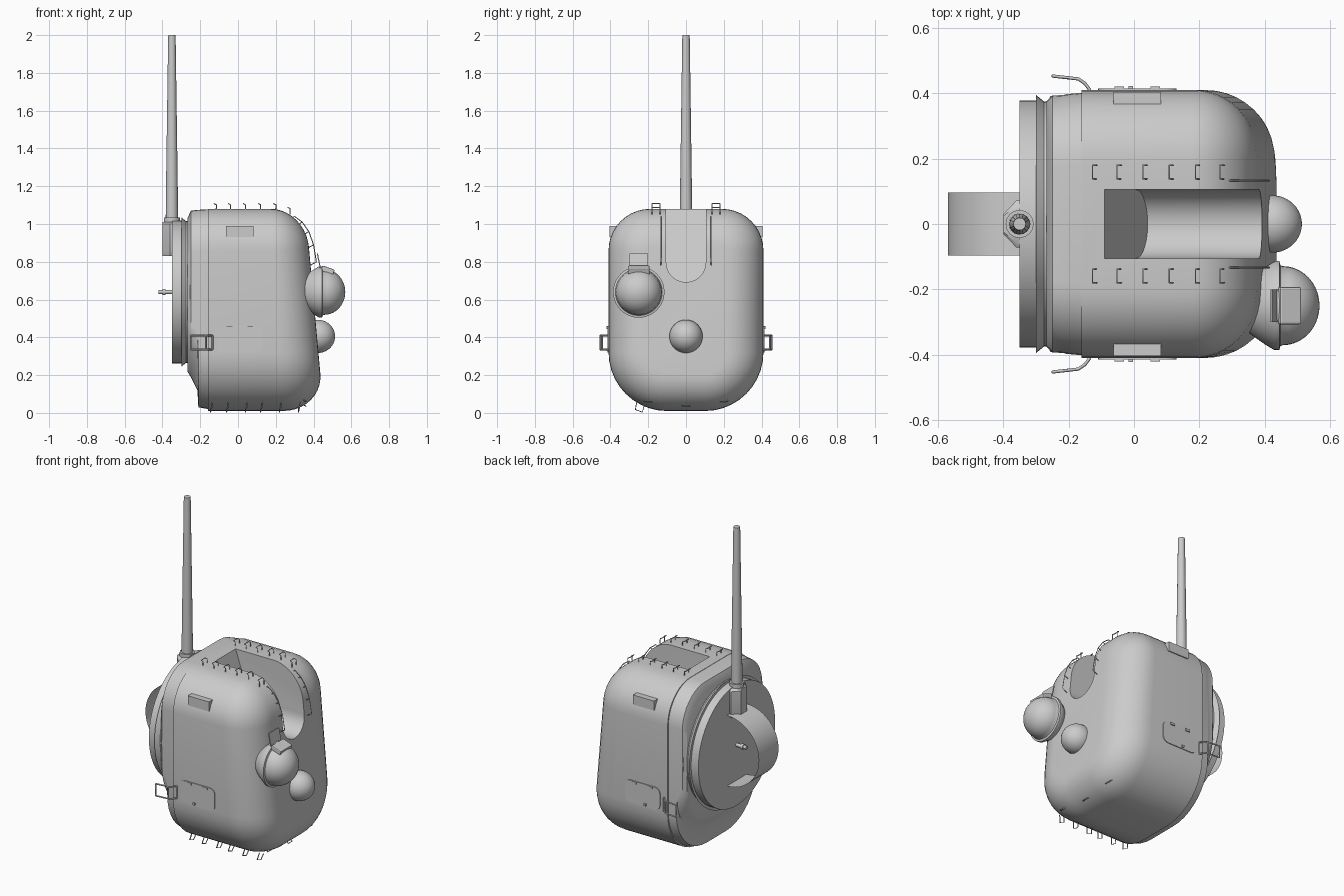
import bpy, bmesh, math
from mathutils import Vector

if "Cube" in bpy.data.objects:
    bpy.data.objects.remove(bpy.data.objects["Cube"])


def finish(name, bm, angle=35, recalc=True):
    if recalc:
        bmesh.ops.recalc_face_normals(bm, faces=bm.faces)
    me = bpy.data.meshes.new(name)
    bm.to_mesh(me)
    bm.free()
    ob = bpy.data.objects.new(name, me)
    bpy.context.collection.objects.link(ob)
    smooth(ob, angle)
    return ob


def smooth(ob, angle=35):
    bpy.ops.object.select_all(action='DESELECT')
    bpy.context.view_layer.objects.active = ob
    ob.select_set(True)
    bpy.ops.object.shade_smooth_by_angle(angle=math.radians(angle))


def loft(name, rings, angle=35):
    bm = bmesh.new()
    rows = [[bm.verts.new(p) for p in r] for r in rings]
    n = len(rows[0])
    for a, b in zip(rows, rows[1:]):
        for i in range(n):
            j = (i + 1) % n
            bm.faces.new((a[i], a[j], b[j], b[i]))
    bm.faces.new(rows[0][::-1])
    bm.faces.new(rows[-1])
    return finish(name, bm, angle)


def lathe_x(name, prof, y, z, n=40, angle=35):
    """Revolve (x, radius) pairs about an axis parallel to x."""
    return loft(name, [[(x, y + max(r, .001) * math.cos(2 * math.pi * i / n),
                         z + max(r, .001) * math.sin(2 * math.pi * i / n)) for i in range(n)]
                       for x, r in prof], angle)


def box(name, c, s, rot_y=0, bevel=0):
    bpy.ops.mesh.primitive_cube_add(size=1, location=c, rotation=(0, rot_y, 0))
    ob = bpy.context.object
    ob.name, ob.scale = name, s
    bpy.ops.object.transform_apply(location=False, rotation=False)
    if bevel:
        m = ob.modifiers.new('bevel', 'BEVEL')
        m.width, m.segments = bevel, 2
    return ob


def wire(name, paths, r=.003):
    cu = bpy.data.curves.new(name, 'CURVE')
    cu.dimensions, cu.bevel_depth, cu.bevel_resolution = '3D', r, 0
    cu.use_fill_caps = True
    for pts in paths:
        sp = cu.splines.new('POLY')
        sp.points.add(len(pts) - 1)
        for p, co in zip(sp.points, pts):
            p.co = (*co, 1)
    ob = bpy.data.objects.new(name, cu)
    bpy.context.collection.objects.link(ob)
    return ob


def section(x, z0, z1, w, rt, rb, k=10):
    """Rounded rectangle in the yz plane, leaning back towards the front end."""
    pts = []
    for cy, cz, r, a0 in ((w - rt, z1 - rt, rt, 0), (rt - w, z1 - rt, rt, 90),
                          (rb - w, z0 + rb, rb, 180), (w - rb, z0 + rb, rb, 270)):
        for i in range(k + 1):
            a = math.radians(a0 + 90 * i / k)
            pts.append((cy + r * math.cos(a), cz + r * math.sin(a)))
    lean = .09 * max(0, (x + .16) / .56)
    return [(x + lean * (.55 - z), y, z) for y, z in pts]


# Main shell: rounded box with a filleted front
rings = [section(-.16, .01, 1.08, .41, .22, .31)]
for i in range(11):
    a = math.radians(9 * i)
    d = .2 * (1 - math.cos(a))
    rings.append(section(.205 + .2 * math.sin(a), .01 + d, 1.08 - d, .41 - d, .22 - d, .31 - d))
body = loft('body_shell', rings)

# Slot cutter: U section with a sloping back wall
u = [(.105, 1.3)] + [(.105 * math.cos(math.radians(t)), .797 - .105 * math.sin(math.radians(t)))
                     for t in range(0, 181, 12)] + [(-.105, 1.3)]
cut = loft('slot_cutter', [[(-.09 + (1.08 - z) * .34, y, z) for y, z in u],
                           [(.7, y, z) for y, z in u]])
cut.hide_render = True
cut.hide_viewport = False
m = body.modifiers.new('slot', 'BOOLEAN')
m.operation, m.object, m.solver = 'DIFFERENCE', cut, 'EXACT'
bpy.context.view_layer.objects.active = body
bpy.ops.object.modifier_apply(modifier='slot')
bpy.data.objects.remove(cut)
smooth(body)

# Rear section with undercut bottom
loft('rear_section', [section(-.158, .02, 1.078, .402, .22, .3),
                      section(-.21, .03, 1.075, .397, .22, .3),
                      section(-.215, .12, 1.075, .395, .22, .3),
                      section(-.25, .19, 1.07, .393, .22, .3),
                      section(-.268, .22, 1.03, .375, .22, .3)])

# Round rear hatch with collar
lathe_x('rear_disc', [(-.35, 0), (-.35, .378), (-.30, .378), (-.30, .395), (-.275, .375),
                      (-.265, .375), (-.255, .392), (-.24, .392), (-.24, 0)], 0, .64, 64)

# Open half-round guard strip on the disc and the peg inside it
bm = bmesh.new()
arc = [(-.35 - .22 * math.sin(math.pi * i / 24), .64 + .22 * math.cos(math.pi * i / 24))
       for i in range(25)]
edge = [[bm.verts.new((x, y, z)) for x, z in arc] for y in (-.097, .097)]
for i in range(24):
    bm.faces.new((edge[0][i], edge[0][i + 1], edge[1][i + 1], edge[1][i]))
finish('rear_guard_strip', bm, recalc=False)
lathe_x('rear_peg', [(-.42, 0), (-.42, .011), (-.40, .011), (-.40, .017), (-.385, .017),
                     (-.385, .011), (-.34, .011), (-.34, 0)], 0, .64, 12)

# Mast and its lozenge-shaped socket
loft('mast', [[(-.35 + r * math.cos(math.pi * i / 8), r * math.sin(math.pi * i / 8), z)
               for i in range(16)]
              for z, r in ((1, .033), (1.2, .031), (1.98, .02), (2, .019))])
foot = [(-.30, .045), (-.325, .075), (-.36, .072), (-.40, .03)]
foot = foot + [(x, -y) for x, y in foot[::-1]]
loft('mast_socket', [[(x, y * s, z) for x, y in foot]
                     for z, s in ((.83, .8), (.86, 1), (1.0, 1), (1.01, .8))])
loft('mast_collar', [[(-.35 + .043 * math.cos(math.pi * i / 8), .043 * math.sin(math.pi * i / 8), z)
                      for i in range(16)] for z in (.98, 1.035)])

# Large lamp pod: tapering back, rim and rounded nose
nose = [(.455 + .113 * math.sin(math.radians(t)), .121 * math.cos(math.radians(t)))
        for t in range(0, 91, 9)]
lathe_x('large_pod', [(.27, 0), (.30, .035), (.36, .09), (.40, .118), (.43, .136), (.445, .136),
                      (.448, .124)] + nose, -.25, .64)
box('pod_lid', (.475, -.25, .755), (.07, .115, .03), .35, .006)
box('pod_flap', (.428, -.25, .805), (.006, .1, .08), -.2)

# Small round bump
lathe_x('small_bump', [(.38, .085)] + [(.422 + .092 * math.sin(math.radians(t)),
        .088 * math.cos(math.radians(t))) for t in range(0, 91, 9)], 0, .405)

# Staple hooks along both sides of the slot
tops = []
for s in (-1, 1):
    for x, z in ((-.115, 1.08), (-.04, 1.08), (.04, 1.08), (.12, 1.08), (.2, 1.08), (.275, 1.06)):
        tops.append([(x, s * .138, z - .01), (x, s * .138, z + .022), (x - .012, s * .138, z + .028),
                     (x - .012, s * .18, z + .028), (x, s * .18, z + .022), (x, s * .18, z - .01)])
wire('top_hooks', tops)

# Hooks under the lower edge and along the front foot
low = []
for x in (-.135, -.05, .05, .13, .23, .33):
    low.append([(x, -.22, .04), (x - .01, -.232, .004), (x - .01, -.268, .018), (x, -.26, .06)])
for y in (-.2, 0, .2):
    z = .035 + .6 * y * y
    low.append([(.33, y - .02, z + .02), (.36, y - .02, z), (.36, y + .02, z), (.33, y + .02, z + .02)])
wire('lower_hooks', low)

# Curved rails over the front of the slot
rails = []
for y in (-.133, .133):
    p = [(.30, y, 1.04), (.34, y, 1.01), (.375, y, .96), (.40, y, .89), (.415, y, .80)]
    rails.append(p)
    rails += [[q, (q[0] - .035, y, q[2] - .02)] for q in p]
wire('slot_rails', rails, .0025)

# Side details, mirrored left and right
for s, side in ((-1, 'front'), (1, 'back')):
    box(side + '_side_block', (.01, s * .372, .96), (.145, .065, .06))
    # rounded access panel with hinges and a bolt
    corner = [(.01 + sx * .085 + .035 * math.cos(math.radians(a)),
               .39 + sz * .035 + .035 * math.sin(math.radians(a)))
              for sx, sz, a0 in ((1, 1, 0), (-1, 1, 90), (-1, -1, 180), (1, -1, 270))
              for a in range(a0, a0 + 91, 18)]
    loft(side + '_access_panel', [[(x, s * y, z) for x, z in corner] for y in (.40, .415)])
    for x in (-.045, .065):
        box(side + '_panel_hinge', (x, s * .413, .452), (.03, .016, .014))
    box(side + '_panel_bolt', (-.01, s * .413, .335), (.014, .018, .014))
    # grab handle bent away from the shell
    bend = [(-.135, .41), (-.15, .43), (-.17, .444), (-.25, .453)]
    wire(side + '_grab_handle', [[(x, s * y, z) for x, y in bend] for z in (.335, .41)] +
         [[(x, s * y, .335), (x, s * y, .41)] for x, y in (bend[0], bend[2], bend[3])], .005)
